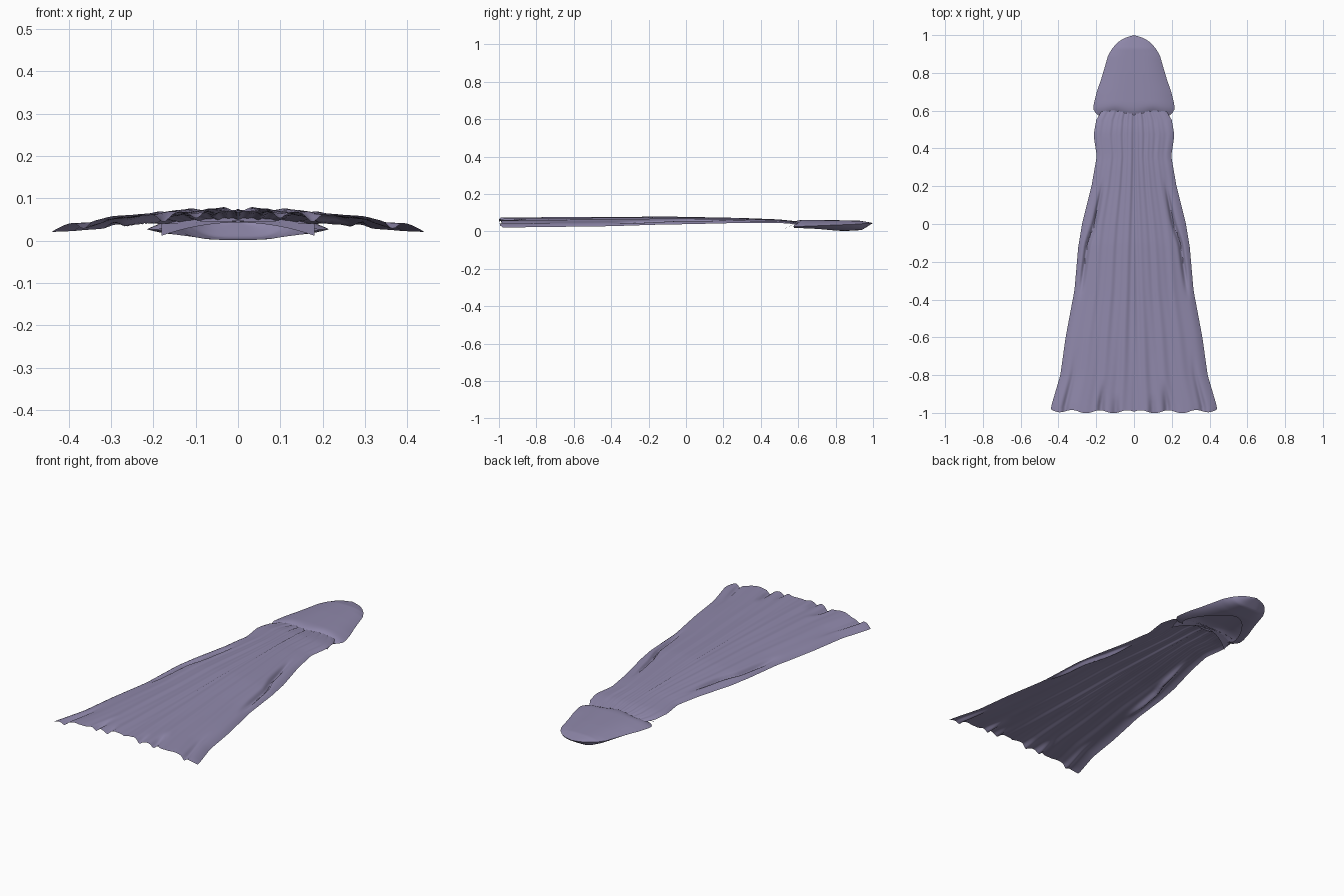
import bpy, bmesh, math

cube = bpy.data.objects.get("Cube")
if cube:
    bpy.data.objects.remove(cube, do_unlink=True)

cloth = bpy.data.materials.new("dusty violet cloth")
color = (0.28, 0.25, 0.41, 1)
cloth.diffuse_color = color
cloth.use_nodes = True
cloth.node_tree.nodes["Principled BSDF"].inputs["Base Color"].default_value = color


def lerp(table, t):
    """Piecewise linear lookup in a list of (key, value), keys rising."""
    if t <= table[0][0]:
        return table[0][1]
    for (a, va), (b, vb) in zip(table, table[1:]):
        if t <= b:
            return va + (vb - va) * (t - a) / (b - a)
    return table[-1][1]


def bump(x, center, width):
    return math.exp(-((x - center) / width) ** 2)


def ramp(t):
    t = min(max(t, 0), 1)
    return t * t * (3 - 2 * t)


def sheet(name, rows, cols, point, skip=None):
    """Grid surface from point(i, j), with i and j in 0..1."""
    bm = bmesh.new()
    grid = [[bm.verts.new(point(r / rows, c / cols)) for c in range(cols + 1)]
            for r in range(rows + 1)]
    for r in range(rows):
        for c in range(cols):
            bm.faces.new((grid[r][c], grid[r + 1][c], grid[r + 1][c + 1], grid[r][c + 1]))
    bmesh.ops.remove_doubles(bm, verts=bm.verts, dist=0.0003)
    mesh = bpy.data.meshes.new(name)
    bm.to_mesh(mesh)
    bm.free()
    mesh.materials.append(cloth)
    obj = bpy.data.objects.new(name, mesh)
    bpy.context.collection.objects.link(obj)
    bpy.ops.object.select_all(action='DESELECT')
    obj.select_set(True)
    bpy.context.view_layer.objects.active = obj
    bpy.ops.object.shade_smooth_by_angle(angle=math.radians(50))
    return obj


# Cape: flaring sheet with long folds and deeper pleats at sides and hem
CAPE_WIDTH = [(-1, .44), (-.97, .44), (-.8, .39), (-.6, .362), (-.35, .315), (-.12, .295),
              (0, .275), (.2, .225), (.36, .197), (.47, .214), (.55, .2), (.6, .17)]
CAPE_TOP = [(-1, .073), (-.1, .079), (.3, .071), (.5, .064), (.6, .053)]
CAPE_DROP = [(-1, .05), (-.4, .047), (0, .037), (.3, .024), (.6, .014)]


def cape_point(i, j):
    y = .6 - 1.59 * i
    u = 2 * j - 1
    a = abs(u)
    hem = ramp((-.65 - y) / .35)
    sway = .02 * math.sin(5 * y) * (1 - a)
    z = lerp(CAPE_TOP, y) - lerp(CAPE_DROP, y) * (.72 * a ** 2.2 + .28 * a ** 14)
    # Long soft folds
    depth = .0035 + .0025 * ramp((.4 - y) / 1.4)
    z -= depth * (.6 - .6 * math.cos(25 * (a + sway) + 2.6)) * (1 - .6 * a)
    z -= .002 * math.sin(47 * a + 3 * y) * (1 - a)
    # Side pleat
    side = ramp((.25 - y) / .2) * ramp((y + .42) / .2)
    z -= .02 * side * bump(a, lerp([(-.35, .89), (-.1, .84), (0, .76), (.2, .75)], y), .04)
    # Hem pleats
    z -= .018 * hem * bump(a, .83, .035)
    z -= .024 * ramp((-.83 - y) / .15) * bump(a, .4, .04)
    z -= .012 * ramp((-.91 - y) / .08) * bump(a, .22, .035)
    if i > .98:
        y += .008 * math.sin(19 * a) - .004 + .012 * a ** 8
    return lerp(CAPE_WIDTH, y) * u, max(y, -1), max(z, .018)


sheet("cape", 64, 128, cape_point)

# Hood: flattened pocket turned under, with an arched opening beneath
HOOD_WIDTH = [(.575, .19), (.59, .205), (.61, .216), (.64, .212), (.7, .197), (.76, .176),
              (.82, .158), (.89, .138), (.93, .115), (.965, .082), (.985, .05), (1, 0)]
HOOD_TOP = [(.575, .046), (.6, .058), (.63, .062), (.8, .06), (.93, .057), (1, .045)]
HOOD_EDGE = [(.575, .026), (.65, .028), (.9, .038), (1, .045)]
HOOD_BASE = [(.575, .012), (.7, .008), (.85, .002), (.94, .007), (1, .045)]


def hood_point(i, j):
    y = .575 + .425 * (1 - (1 - i) ** 1.5)
    w, top = lerp(HOOD_WIDTH, y), lerp(HOOD_TOP, y)
    edge, base = lerp(HOOD_EDGE, y), lerp(HOOD_BASE, y)
    s = 2 * j - 1
    side = -1 if s < 0 else 1
    a = abs(s)
    arch = .8 * w * math.sqrt(max(0, 1 - ((y - .575) / .26) ** 2))
    if a <= .5:
        t = math.sin(a * math.pi)
        x = w * t
        z = edge + (top - edge) * (1 - t ** 3.2)
    else:
        t = math.sin((a - .5) * math.pi)
        k = math.cos((a - .5) * math.pi)
        x = arch + (w - arch) * k
        z = base + (edge - base) * (x / w if w > .001 else 0) ** 4
    # Front lip waves gently
    lip = ramp((.66 - y) / .08)
    y += lip * .014 * (bump(x, .1, .05) - .6 * bump(x, 0, .05))
    return -side * x, y, z


sheet("hood", 40, 64, hood_point)


# Collar: strip joining hood and cape, dropping at both ends
def collar_point(i, j):
    s = 2 * j - 1
    y = .6 - .02 * s * s - i * (.01 + .05 * s * s)
    z = .046 - .006 * s * s - i * (.003 + .025 * s * s)
    return .18 * s, y, z


sheet("collar", 6, 32, collar_point)
